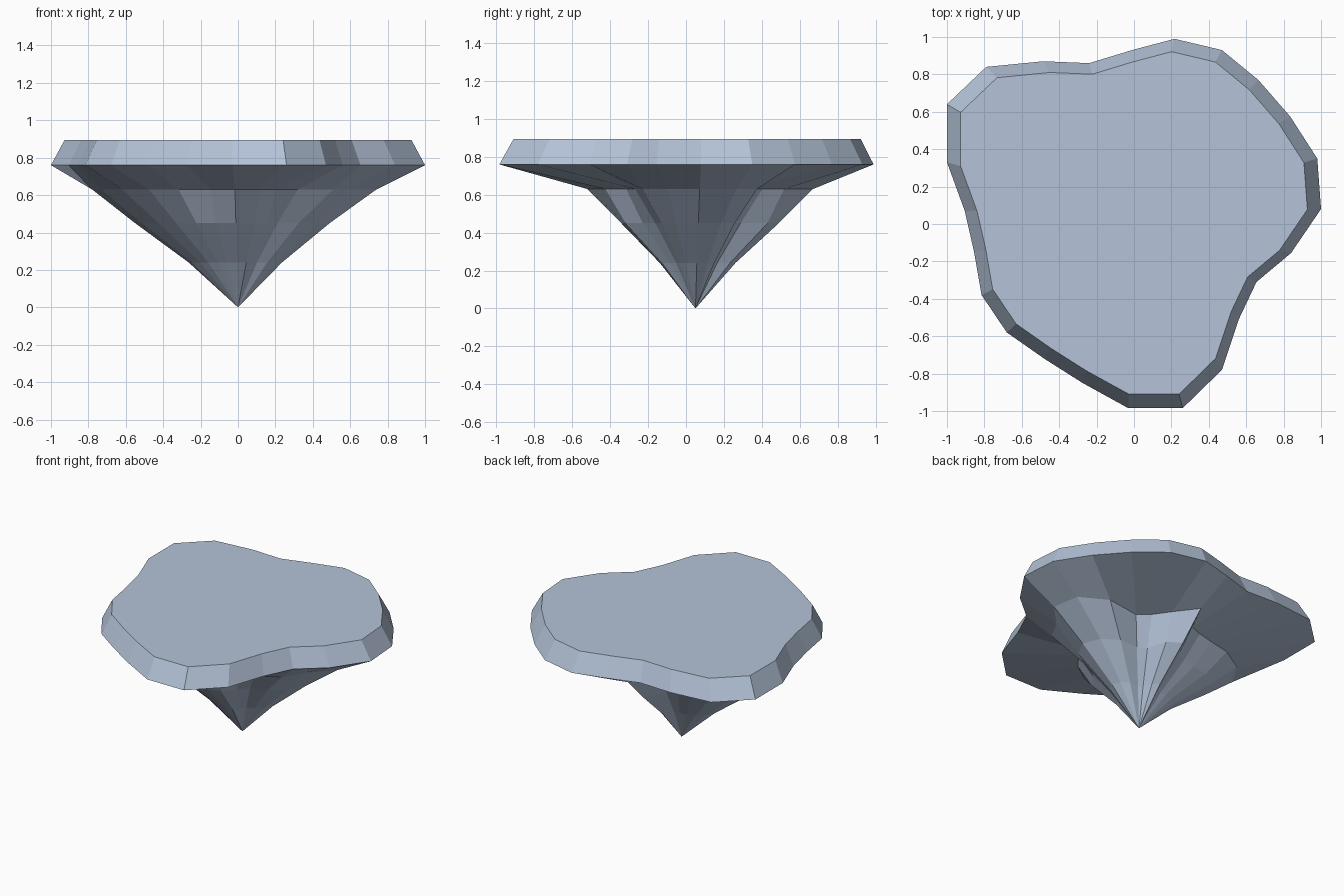
import bpy, bmesh, math

if "Cube" in bpy.data.objects:
    bpy.data.objects.remove(bpy.data.objects["Cube"])

# Irregular rim outline, seen from above (counterclockwise)
RIM = [(1.0, .08), (.98, .35), (.835, .575), (.665, .77), (.47, .93), (.217, .99),
       (-.01, .93), (-.24, .86), (-.485, .87), (-.79, .84), (-1.0, .64), (-1.0, .33),
       (-.905, .07), (-.855, -.15), (-.815, -.38), (-.68, -.58), (-.48, -.72), (-.275, -.85),
       (-.03, -.985), (.26, -.985), (.47, -.78), (.56, -.51), (.655, -.31), (.84, -.155)]
# Radii of the rocky underside, one per rim point, at z = 0.63 and z = 0.45
ROCK_HIGH = [.74, .74, .61, .39, .40, .48, .62, .42, .42, .47, .58, .70,
             .78, .75, .70, .65, .60, .50, .57, .49, .42, .45, .58, .60]
ROCK_LOW = [.49, .46, .39, .28, .27, .39, .44, .31, .31, .36, .44, .51,
            .55, .53, .48, .45, .42, .41, .39, .38, .32, .30, .37, .44]
CX, CY = 0.0, 0.05   # tip position


def rim_ring(bm, scale, z):
    return [bm.verts.new((CX + (x - CX) * scale, CY + (y - CY) * scale, z)) for x, y in RIM]


def rock_ring(bm, radii, scale, z):
    ring = []
    for (x, y), r in zip(RIM, radii):
        a = math.atan2(y - CY, x - CX)
        ring.append(bm.verts.new((CX + r * scale * math.cos(a), CY + r * scale * math.sin(a), z)))
    return ring


bm = bmesh.new()
n = len(RIM)
# Rings from the top plateau down to the tip
rings = [rim_ring(bm, .927, .895), rim_ring(bm, 1.0, .76), rock_ring(bm, ROCK_HIGH, 1.0, .63),
         rock_ring(bm, ROCK_LOW, 1.0, .45), rock_ring(bm, ROCK_LOW, .48, .24)]
bm.faces.new(rings[0])
for up, low in zip(rings, rings[1:]):
    for i in range(n):
        j = (i + 1) % n
        bm.faces.new((up[i], low[i], low[j], up[j]))
tip = bm.verts.new((CX, CY, 0))
for i in range(n):
    bm.faces.new((rings[-1][i], tip, rings[-1][(i + 1) % n]))
bmesh.ops.recalc_face_normals(bm, faces=bm.faces)

mesh = bpy.data.meshes.new("floating_island")
bm.to_mesh(mesh)
bm.free()
mat = bpy.data.materials.new("blue grey stone")
mat.diffuse_color = (.46, .55, .69, 1)
mat.use_nodes = True
mat.node_tree.nodes["Principled BSDF"].inputs["Base Color"].default_value = mat.diffuse_color
mesh.materials.append(mat)
island = bpy.data.objects.new("floating_island", mesh)
bpy.context.collection.objects.link(island)
